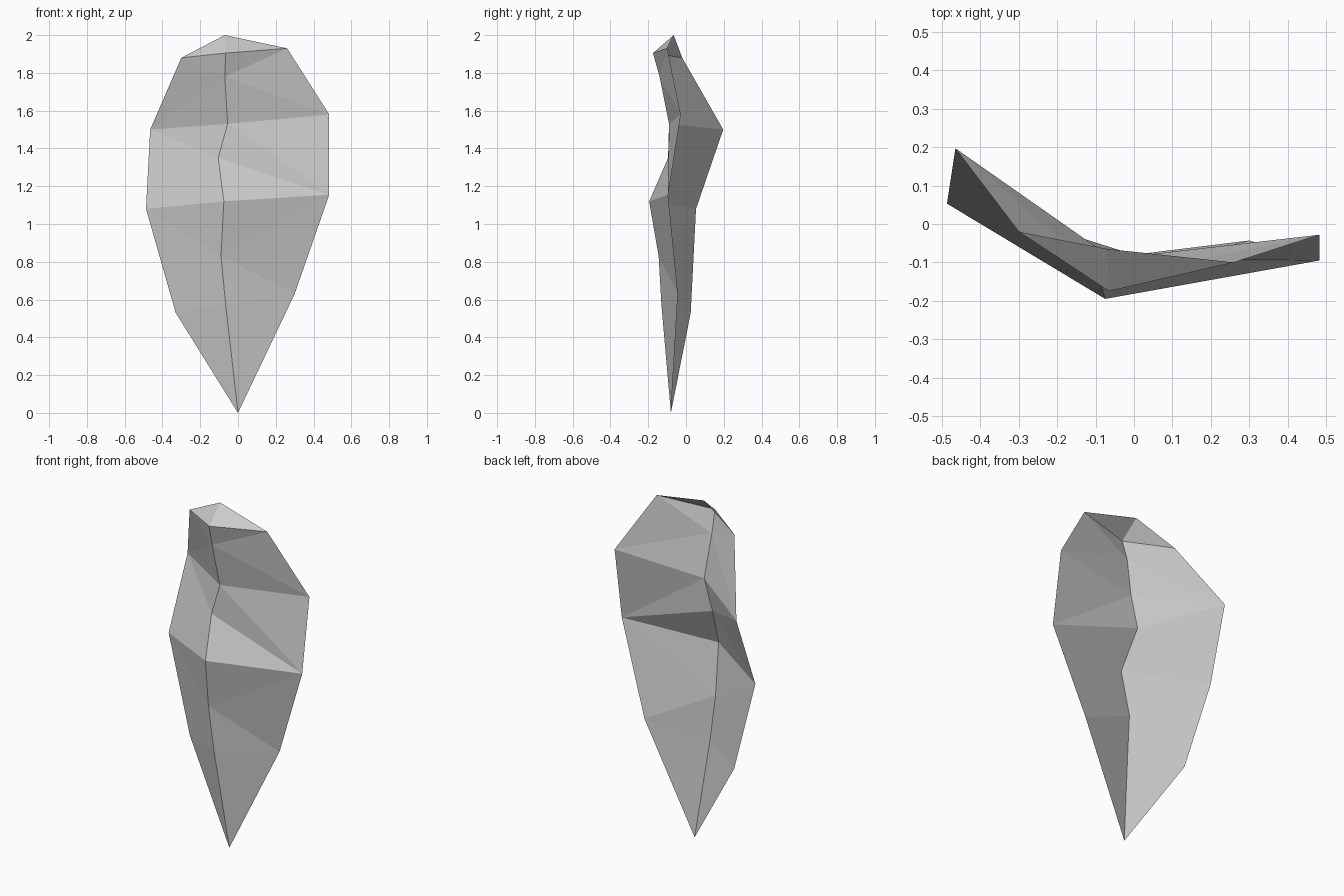
import bpy, bmesh

if "Cube" in bpy.data.objects:
    bpy.data.objects.remove(bpy.data.objects["Cube"])

# Midrib and blade margins, each listed from the tip upward
midrib = [(0, -.08, 0), (-.065, -.13, .57), (-.09, -.145, .83), (-.075, -.195, 1.12),
          (-.105, -.095, 1.35), (-.055, -.09, 1.53), (-.07, -.14, 1.78),
          (-.065, -.175, 1.905), (-.07, -.065, 2)]
left = [(-.33, .025, .53), (-.487, .053, 1.08), (-.465, .197, 1.5), (-.3, -.02, 1.88)]
right = [(.3, -.043, .63), (.483, -.095, 1.155), (.483, -.028, 1.58), (.26, -.1, 1.93)]

bm = bmesh.new()
spine = [bm.verts.new(p) for p in midrib]


def half_blade(margin, steps, flip):
    """Zip the midrib to one margin: S advances the midrib, E the margin."""
    edge = [bm.verts.new(p) for p in margin]
    s = e = 0
    for step in steps:
        if step == "S":
            tri = [spine[s], edge[e], spine[s + 1]]
            s += 1
        else:
            tri = [spine[s], edge[e], edge[e + 1]]
            e += 1
        bm.faces.new(tri[::-1] if flip else tri)


# Two halves of the folded leaf blade
half_blade(right, "SSESSSESESS", False)
half_blade(left, "SSESSESSESS", True)

mesh = bpy.data.meshes.new("leaf")
bm.to_mesh(mesh)
bm.free()
leaf = bpy.data.objects.new("leaf", mesh)
bpy.context.collection.objects.link(leaf)
